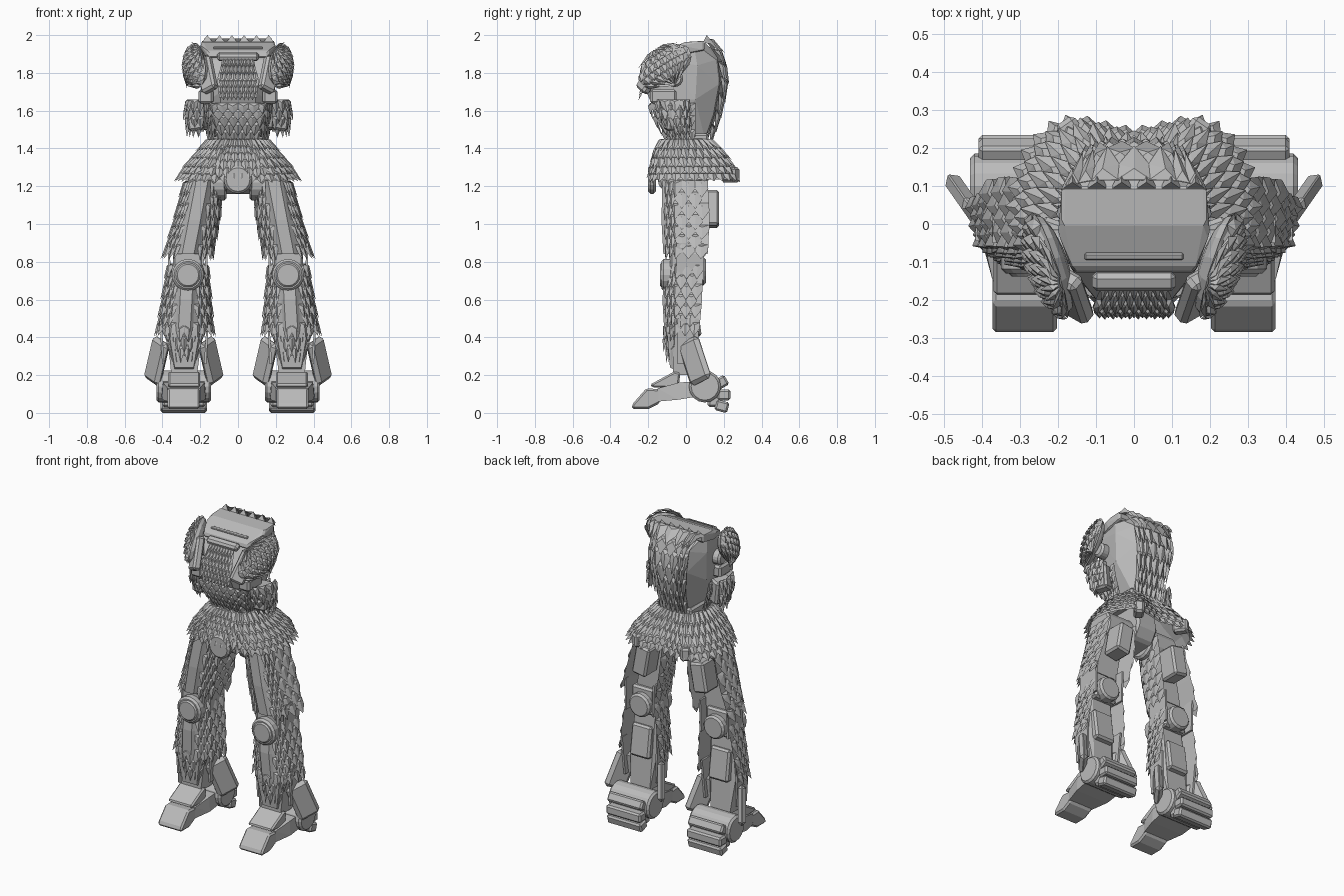
import bpy, bmesh, math
from mathutils import Vector, Matrix, Euler

cube = bpy.data.objects.get("Cube")
if cube:
    bpy.data.objects.remove(cube)

steel = bpy.data.materials.new("warm grey")
steel.use_nodes = True
steel.diffuse_color = (0.5, 0.5, 0.5, 1)
steel.node_tree.nodes["Principled BSDF"].inputs["Base Color"].default_value = (0.5, 0.5, 0.5, 1)


def finish(name, bm, mirror=False, bevel=0):
    mesh = bpy.data.meshes.new(name)
    bm.to_mesh(mesh)
    bm.free()
    mesh.materials.append(steel)
    ob = bpy.data.objects.new(name, mesh)
    bpy.context.collection.objects.link(ob)
    if bevel:
        mod = ob.modifiers.new("bevel", "BEVEL")
        mod.width, mod.segments = bevel, 1
    if mirror:
        ob.modifiers.new("mirror", "MIRROR")
    return ob


def box(name, at, size, rot=(0, 0, 0), mirror=True, bevel=0.012):
    bm = bmesh.new()
    turn = Euler([math.radians(a) for a in rot]).to_matrix().to_4x4()
    m = Matrix.Translation(at) @ turn @ Matrix.Diagonal((*size, 1))
    bmesh.ops.create_cube(bm, size=1, matrix=m)
    return finish(name, bm, mirror, bevel)


def disc(name, at, r, depth, axis, mirror=True, sides=16):
    bm = bmesh.new()
    turn = Vector((0, 0, 1)).rotation_difference(Vector(axis)).to_matrix().to_4x4()
    bmesh.ops.create_cone(bm, cap_ends=True, segments=sides, radius1=r, radius2=r,
                          depth=depth, matrix=Matrix.Translation(at) @ turn)
    return finish(name, bm, mirror, 0.012)


def hull(name, pts, mirror=False, both=False, bevel=0):
    bm = bmesh.new()
    for x, y, z in pts:
        bm.verts.new((x, y, z))
        if both:
            bm.verts.new((-x, y, z))
    res = bmesh.ops.convex_hull(bm, input=bm.verts[:])
    loose = {v for v in res["geom_interior"] if isinstance(v, bmesh.types.BMVert)}
    bmesh.ops.delete(bm, geom=list(loose), context="VERTS")
    bmesh.ops.dissolve_limit(bm, angle_limit=0.03, verts=bm.verts[:], edges=bm.edges[:])
    return finish(name, bm, mirror, bevel)


def prism(name, profile, x0, x1, mirror=True, bevel=0.01):
    bm = bmesh.new()
    face = bm.faces.new([bm.verts.new((x0, y, z)) for y, z in profile])
    out = bmesh.ops.extrude_face_region(bm, geom=[face])["geom"]
    bmesh.ops.translate(bm, vec=(x1 - x0, 0, 0),
                        verts=[v for v in out if isinstance(v, bmesh.types.BMVert)])
    bmesh.ops.recalc_face_normals(bm, faces=bm.faces[:])
    return finish(name, bm, mirror, bevel)


def scales(name, rows, cols, lines, lift=0.018, mirror=False):
    """Backing sheet with overlapping pointed scales; rows run top to bottom,
    each from left to right as seen from outside."""
    rows = [[Vector(p) for p in r] for r in rows]

    def at(u, v):
        a, b = u * (len(rows[0]) - 1), v * (len(rows) - 1)
        i = max(0, min(int(a), len(rows[0]) - 2))
        j = max(0, min(int(b), len(rows) - 2))
        top = rows[j][i].lerp(rows[j][i + 1], a - i)
        low = rows[j + 1][i].lerp(rows[j + 1][i + 1], a - i)
        return top.lerp(low, b - j)

    bm = bmesh.new()
    grid = [[bm.verts.new(p) for p in r] for r in rows]
    for a, b in zip(grid, grid[1:]):
        for i in range(len(a) - 1):
            bm.faces.new((a[i], b[i], b[i + 1], a[i + 1]))
    e = 0.01
    for j in range(lines):
        for i in range(cols - j % 2):
            u, v = (i + 0.5 + 0.5 * (j % 2)) / cols, j / lines
            w, h = 0.52 / cols, 1 / lines
            n = (at(u, v + e) - at(u, v - e)).cross(at(u + e, v) - at(u - e, v)).normalized()
            spec = ((-w, 0, .1), (-w, .75, .5), (0, 1.6, 1.1), (w, .75, .5), (w, 0, .1), (0, .3, .9))
            tl, sl, tip, sr, tr, mid = [bm.verts.new(at(u + du, v + dv * h) + n * lift * k)
                                        for du, dv, k in spec]
            for f in ((tl, sl, mid), (sl, tip, mid), (mid, tip, sr), (mid, sr, tr),
                      (tl, mid, tr), (tl, tr, sr, tip, sl)):
                bm.faces.new(f)
    return finish(name, bm, mirror)


# Torso core with flat flanks, sloping lid and ridge on the lid
hull("torso_core", [(.18, .04, 1.96), (.19, .06, 1.84), (.18, .05, 1.66), (.13, .16, 1.87),
                    (.125, .175, 1.74), (.1, .145, 1.58), (.09, .1, 1.45), (.17, -.11, 1.87),
                    (.075, .185, 1.88), (.065, .2, 1.74), (.045, .16, 1.58), (.1, .1, 1.96),
                    (.15, -.14, 1.66), (.09, -.21, 1.7), (.1, -.1, 1.45)], both=True)
hull("lid", [(.19, .1, 1.97), (.19, 0, 1.965), (.19, .1, 1.92), (.16, -.12, 1.915),
             (.2, -.03, 1.945), (.16, -.13, 1.88), (.19, 0, 1.9)], both=True, bevel=.008)
box("lid_ridge", (0, -.085, 1.932), (.26, .02, .012), (20, 0, 0), False, .004)
box("brow", (0, -.15, 1.885), (.22, .05, .04), (20, 0, 0), False)

# Scaled back with a crest
back = ((1.98, .18, .1, .1, .115), (1.88, .14, .08, .165, .19), (1.74, .13, .07, .18, .203),
        (1.58, .105, .05, .15, .165), (1.46, .09, .04, .11, .12))
scales("back_scales", [[(a, ya, z), (b, yb, z), (-b, yb, z), (-a, ya, z)]
                       for z, a, b, ya, yb in back], 7, 7, .026)
for k in range(6):
    x = (k - 2.5) * .065
    hull("crest_spike", [(x - .03, .09, 1.96), (x + .03, .09, 1.96), (x, .15, 1.95), (x, .11, 2)])

# Scaled face, chest and jowls
scales("face_scales", [[(-.08, -.15, 1.88), (.08, -.15, 1.88)], [(-.11, -.22, 1.76), (.11, -.22, 1.76)],
                       [(-.1, -.23, 1.67), (.1, -.23, 1.67)]], 9, 6)
scales("chest_scales", [[(-a, .05, z), (-b, y, z), (b, y, z), (a, .05, z)] for z, a, b, y in
                        ((1.64, .195, .15, -.19), (1.56, .18, .135, -.16), (1.46, .15, .11, -.1))], 16, 5)
box("jowl", (.165, -.185, 1.79), (.09, .05, .2), (-20, 25, 30))
box("cheek_block", (.17, -.12, 1.675), (.08, .14, .075))
box("waist", (0, .01, 1.43), (.24, .22, .1), (0, 0, 0), False)

# Domed shoulder pads
n = Vector((.9, -.35, .15)).normalized()
along = Vector((.3, .8, .55))
along = (along - n * along.dot(n)).normalized()
side = n.cross(along)
hub = Vector((.22, -.11, 1.835))


def dome(s, t):
    w = math.sqrt(max(0.02, 1 - s * s))
    return hub + along * .16 * w * t + side * .1 * s + n * .045 * w * (1 - t * t)


scales("shoulder_pad", [[dome(1 - k / 3, -1 + c / 3) for c in range(7)]
                        for k in range(7)], 8, 6, .022, True)
bm = bmesh.new()
frame = Matrix((along * .155, side * .09, n * .045)).transposed().to_4x4()
bmesh.ops.create_uvsphere(bm, u_segments=14, v_segments=8, radius=1, matrix=Matrix.Translation(hub) @ frame)
finish("shoulder_core", bm, True)
disc("shoulder_joint", (.18, -.06, 1.77), .045, .09, (1, 0, 0))

# Side stubs below the shoulders
box("side_stub", (.215, -.05, 1.57), (.08, .12, .15), (0, 8, 20))
scales("stub_scales", [[(.18, yf, z), (.24 + d, yf + .02, z), (.265 + d, -.03, z), (.25, .02, z)]
                       for z, d, yf in ((1.66, 0, -.16), (1.57, .01, -.13), (1.49, -.01, -.09))],
       6, 4, .02, True)

# Bell skirt, drawn in at the middle of front and back, with aprons
skirt = ((1.45, .145, .155, 0), (1.37, .21, .235, .015), (1.29, .28, .28, .04), (1.235, .31, .29, .045))
ring = [2 * math.pi * k / 24 - math.pi / 2 for k in range(25)]
scales("skirt_scales", [[(rx * math.cos(a), cy + ry * math.sin(a) * (1 - .36 * math.sin(a) ** 8), z)
                         for a in ring] for z, rx, ry, cy in skirt], 38, 5, .02)
scales("front_apron", [[(-w, y, z), (w, y, z)] for z, w, y in
                       ((1.45, .06, -.125), (1.36, .11, -.165), (1.26, .12, -.185))], 6, 5)
scales("back_apron", [[(w, y, z), (-w, y, z)] for z, w, y in
                      ((1.45, .06, .125), (1.36, .1, .175), (1.27, .1, .21))], 6, 5)
box("skirt_rear_block", (.16, .235, 1.26), (.06, .09, .08), (0, 0, -35))
prism("pelvis", [(-.16, 1.28), (-.14, 1.19), (-.06, 1.16), (.08, 1.17), (.13, 1.25), (.1, 1.4), (-.1, 1.4)],
      -.075, .075, False, .015)
disc("groin_disc", (0, -.18, 1.235), .075, .04, (0, 1, 0), False)
disc("hip_joint", (.16, -.01, 1.22), .095, .2, (1, 0, 0))


# Leg shells: scaled outer and inner walls around a front strip
def shell(name, rows, strip, cols, lines):
    """rows: z, centre, outer half width, inner half width, front y, back y"""
    for part, s in (("outer", 1), ("inner", -1)):
        wall = []
        for z, cx, o, i, yf, yb in rows:
            h = o if s > 0 else i
            line = [(cx + s * strip, yf, z), (cx + s * h * .85, yf * .5, z), (cx + s * h, yb, z)]
            wall.append(line[::s])
        scales(f"{name}_{part}_scales", wall, cols, lines, .018, True)
    pts = []
    for z, cx, o, i, yf, yb in rows:
        pts += [(cx - strip, yf, z), (cx + strip, yf, z), (cx - strip * .7, yf - .015, z),
                (cx + strip * .7, yf - .015, z), (cx - strip, yf + .05, z), (cx + strip, yf + .05, z)]
    hull(f"{name}_front_strip", pts, True)


shell("thigh", ((1.23, .19, .085, .105, -.11, .115), (1.02, .23, .1, .125, -.115, .125),
                (.84, .265, .12, .125, -.105, .115)), .045, 5, 7)
shell("shin", ((.79, .267, .095, .1, -.095, .09), (.6, .275, .12, .125, -.11, .085),
               (.43, .285, .14, .15, -.1, .07)), .045, 5, 7)

# Smooth plates that close the shells beside the knee and calf
for part, s in (("outer", 1), ("inner", -1)):
    hull(f"{part}_knee_plate", [(.266 + s * (w + t), y, z) for z, w in ((.9, .095), (.7, .09))
                                for t in (0, .012) for y in (-.05, .095)], True)
    hull(f"{part}_calf_plate", [(.285 + s * (w + t), y, z) for z, w, b in ((.5, .12, .07), (.26, .105, .06))
                                for t in (0, .012) for y in (-.045, b)], True)

# Inner leg structure
hull("thigh_core", [(x + dx, y, z) for x, z in ((.18, 1.22), (.26, .78))
                    for dx in (-.075, .075) for y in (-.08, .04)], True)
hull("shin_core", [(x + dx * w, y, z) for x, z, b, w in ((.265, .78, .02, .8), (.282, .42, .03, 1.1),
                                                         (.285, .2, .06, .8))
                   for dx in (-.085, .085) for y in (-.07, b)], True)
hull("shin_guard", [(.285 + w, y, z) for w, y, z in
                    ((-.08, -.1, .42), (.08, -.1, .42), (-.05, -.085, .24), (.05, -.085, .24),
                     (-.1, -.02, .42), (.1, -.02, .42), (-.05, 0, .2), (.05, 0, .2))], True)
scales("lower_shin_scales", [[(.285 - w, -.06, z), (.285, y, z), (.285 + w, -.06, z)] for z, w, y in
                             ((.46, .12, -.12), (.3, .07, -.1))], 6, 3, .015, True)
box("thigh_rear_block", (.205, .11, 1.08), (.1, .13, .19), (0, -10, 0))
box("calf_block", (.28, .03, .5), (.14, .08, .2), (8, 0, 0))
box("knee_block", (.265, -.01, .77), (.16, .15, .17))
disc("knee_cap", (.265, -.095, .73), .085, .07, (0, 1, 0))
disc("knee_cap_face", (.265, -.13, .73), .065, .016, (0, 1, 0))
disc("knee_rear_hub", (.265, .07, .75), .075, .07, (0, 1, 0))

# Ankles, fenders and ribbed heels
disc("ankle_hub", (.287, .1, .14), .085, .29, (1, 0, 0))
for part, s in (("outer", 1), ("inner", -1)):
    box(f"{part}_fender", (.287 + s * .143, .045, .275), (.045, .14, .24), (22, 0, -35 * s), bevel=.02)
for y, z, tilt in ((.185, .16, 30), (.2, .095, 0), (.19, .035, -15)):
    box("heel_rib", (.287, y, z), (.245, .07, .058), (tilt, 0, 0), bevel=.01)
box("heel_core", (.287, .15, .1), (.23, .07, .14))

# Feet
hull("foot_body", [(.287 + s * w, y, z) for s in (-1, 1) for w, y, z in
                   ((.085, -.15, .06), (.085, -.15, .13), (.115, -.04, .07), (.11, -.04, .16),
                    (.12, .08, .09), (.11, .08, .17))], True)
prism("instep", [(-.19, .15), (-.06, .22), (-.03, .21), (-.04, .13), (-.18, .135)], .2, .37)
prism("toe", [(-.285, .045), (-.21, .13), (-.13, .125), (-.14, .05), (-.2, .02), (-.285, .02)], .203, .373)
